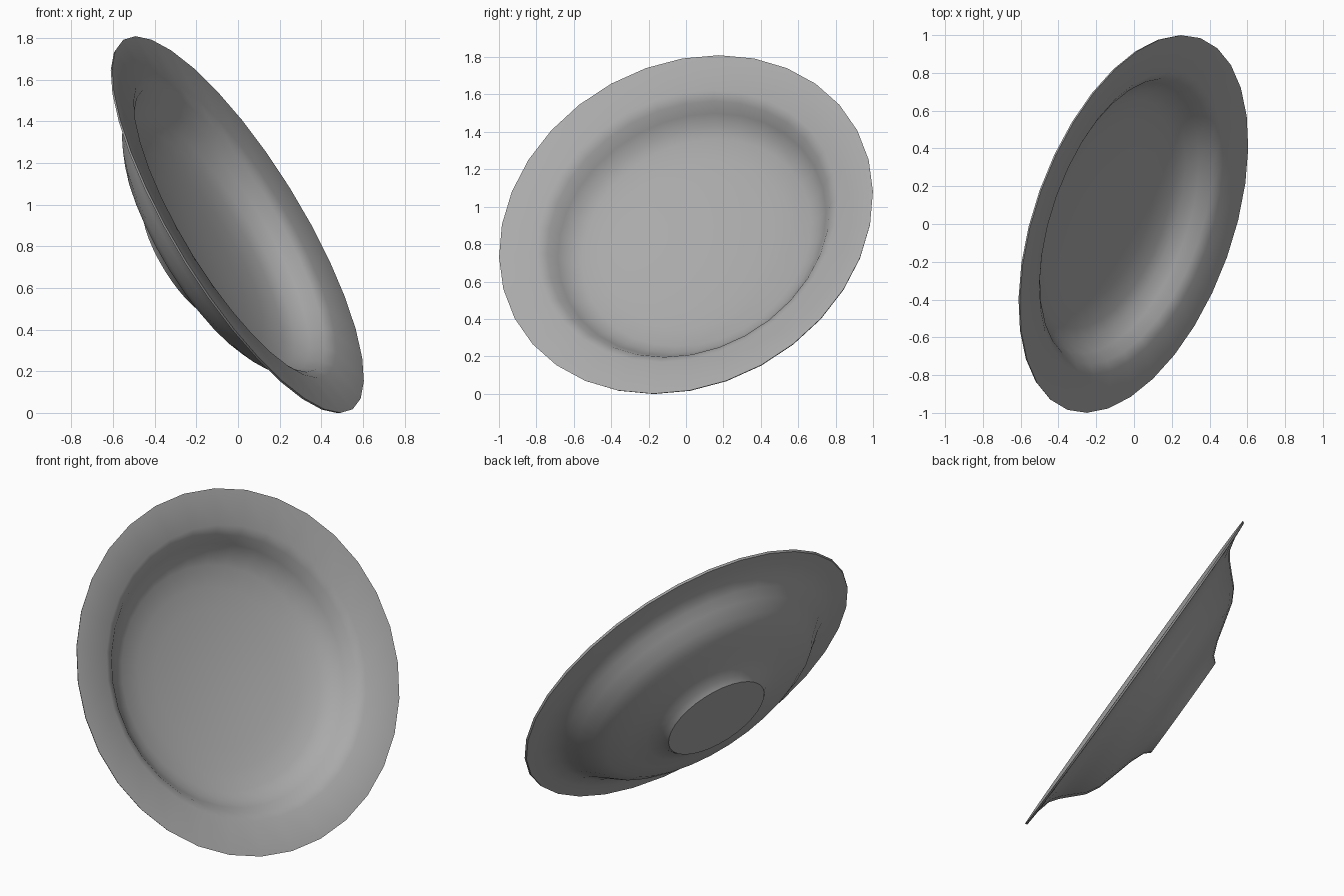
import bpy
import bmesh
import math
from mathutils import Matrix, Vector

cube = bpy.data.objects.get("Cube")
if cube:
    bpy.data.objects.remove(cube, do_unlink=True)

SIDES = 32

# Cross-section as (radius, depth behind the rim plane)
inside = [(0, 0.27), (0.2, 0.263), (0.4, 0.245), (0.52, 0.225), (0.64, 0.195),
          (0.70, 0.162), (0.75, 0.11), (0.79, 0.05), (0.84, 0.018), (1.045, 0)]
outside = [(1.04, 0.012), (0.95, 0.018), (0.87, 0.037), (0.82, 0.073),
           (0.774, 0.118), (0.715, 0.177), (0.638, 0.219), (0.525, 0.25),
           (0.418, 0.278), (0.337, 0.31), (0.31, 0.34), (0, 0.34)]

# Revolve the cross-section into a closed dish
bm = bmesh.new()
verts = [bm.verts.new((r, 0, -d)) for r, d in inside + outside]
edges = [bm.edges.new(pair) for pair in zip(verts, verts[1:])]
bmesh.ops.spin(bm, geom=verts + edges, cent=(0, 0, 0), axis=(0, 0, 1),
               angle=math.tau, steps=SIDES)
bmesh.ops.remove_doubles(bm, verts=bm.verts, dist=0.0005)
bmesh.ops.recalc_face_normals(bm, faces=bm.faces)

# Lean the dish, keeping one rim corner at the highest point
normal = Vector((0.815, -0.291, 0.5)).normalized()
side = Vector((0, 0, 1)).cross(normal).normalized()
up = normal.cross(side)
tilt = Matrix((up, -side, normal)).transposed()
if tilt.determinant() < 0:
    tilt = Matrix((up, side, normal)).transposed()
bm.transform(Matrix.Translation((0, 0, 0.905)) @ tilt.to_4x4())

mesh = bpy.data.meshes.new("plate")
bm.to_mesh(mesh)
bm.free()
plate = bpy.data.objects.new("plate", mesh)
bpy.context.collection.objects.link(plate)

# Plain grey glaze
colour = (0.4, 0.4, 0.4, 1)
glaze = bpy.data.materials.new("grey glaze")
glaze.use_nodes = True
glaze.diffuse_color = colour
glaze.node_tree.nodes["Principled BSDF"].inputs["Base Color"].default_value = colour
mesh.materials.append(glaze)

# Smooth surface with crisp rim and foot
bpy.ops.object.select_all(action="DESELECT")
plate.select_set(True)
bpy.context.view_layer.objects.active = plate
bpy.ops.object.shade_smooth_by_angle(angle=math.radians(40))
